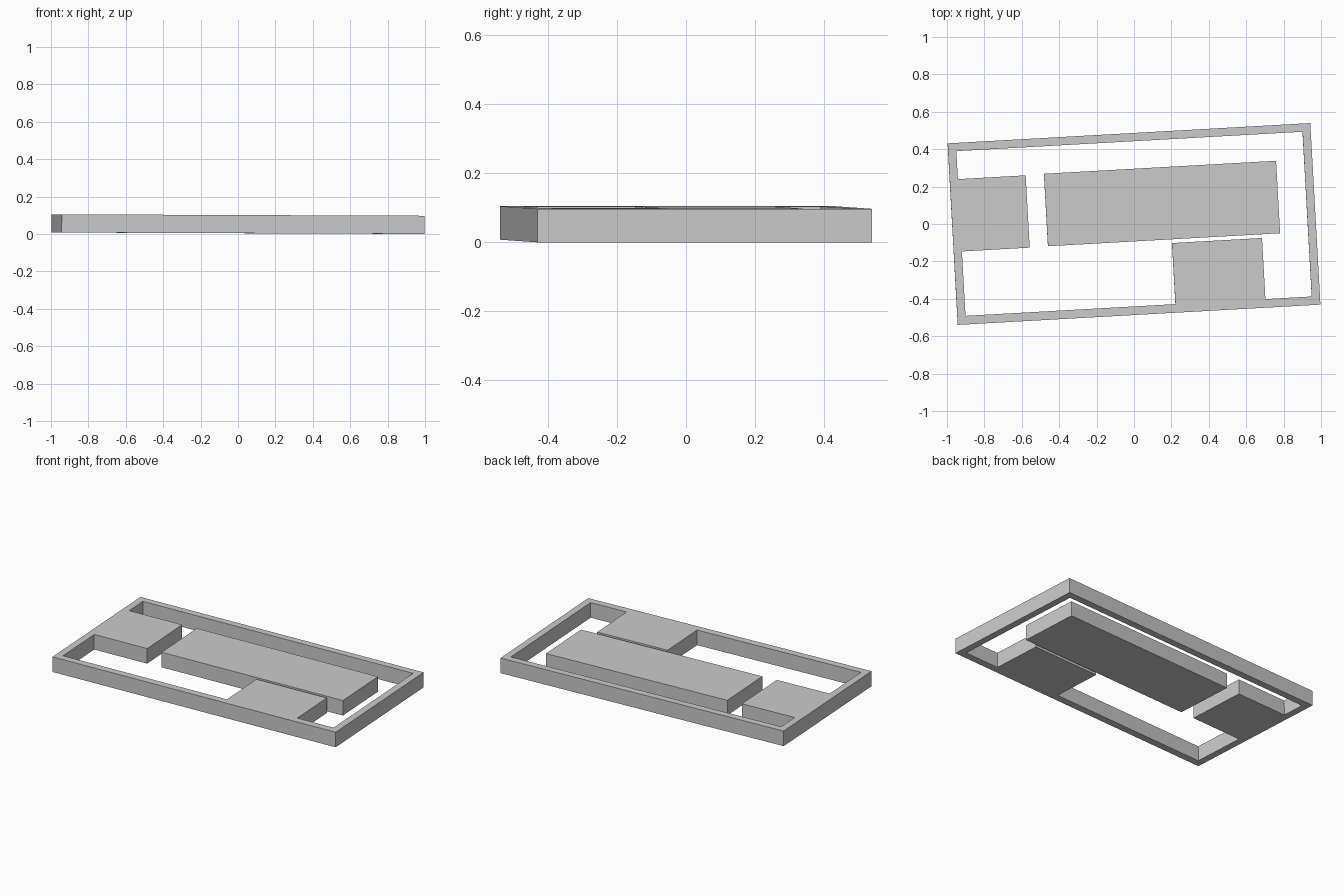
import bpy, bmesh, math

if "Cube" in bpy.data.objects:
    bpy.data.objects.remove(bpy.data.objects["Cube"])

THICK = 0.097
TURN = math.radians(3.2)      # slight turn in plan
TILT = 0.0039                 # slight drop toward the right end
BASE_Z = THICK / 2 + 0.971 * TILT


def slab(name, *loops):
    """Extrude an outline (plus optional holes) into a flat slab."""
    bm = bmesh.new()
    edges = []
    for loop in loops:
        vs = [bm.verts.new((x, y, -THICK / 2)) for x, y in loop]
        edges += [bm.edges.new((a, b)) for a, b in zip(vs, vs[1:] + vs[:1])]
    bmesh.ops.triangle_fill(bm, edges=edges, use_beauty=True)
    ext = bmesh.ops.extrude_face_region(bm, geom=bm.faces[:], use_keep_orig=True)
    top = [g for g in ext["geom"] if isinstance(g, bmesh.types.BMVert)]
    bmesh.ops.translate(bm, verts=top, vec=(0, 0, THICK))
    bmesh.ops.recalc_face_normals(bm, faces=bm.faces[:])
    mesh = bpy.data.meshes.new(name)
    bm.to_mesh(mesh)
    bm.free()
    ob = bpy.data.objects.new(name, mesh)
    ob.rotation_euler = (0, TILT, TURN)
    ob.location.z = BASE_Z
    bpy.context.collection.objects.link(ob)
    return ob


def rect(x0, x1, y0, y1):
    return [(x0, y0), (x1, y0), (x1, y1), (x0, y1)]


# Border frame with the left and front blocks growing inward from it
opening = [(-0.927, -0.44), (0.197, -0.44), (0.197, -0.113), (0.679, -0.113),
           (0.679, -0.44), (0.927, -0.44), (0.927, 0.442), (-0.927, 0.442),
           (-0.927, 0.292), (-0.564, 0.292), (-0.564, -0.095), (-0.927, -0.095)]
slab("frame_with_blocks", rect(-0.971, 0.971, -0.486, 0.486), opening)

# Free-standing long block in the middle
slab("centre_block", rect(-0.466, 0.777, -0.093, 0.295))
